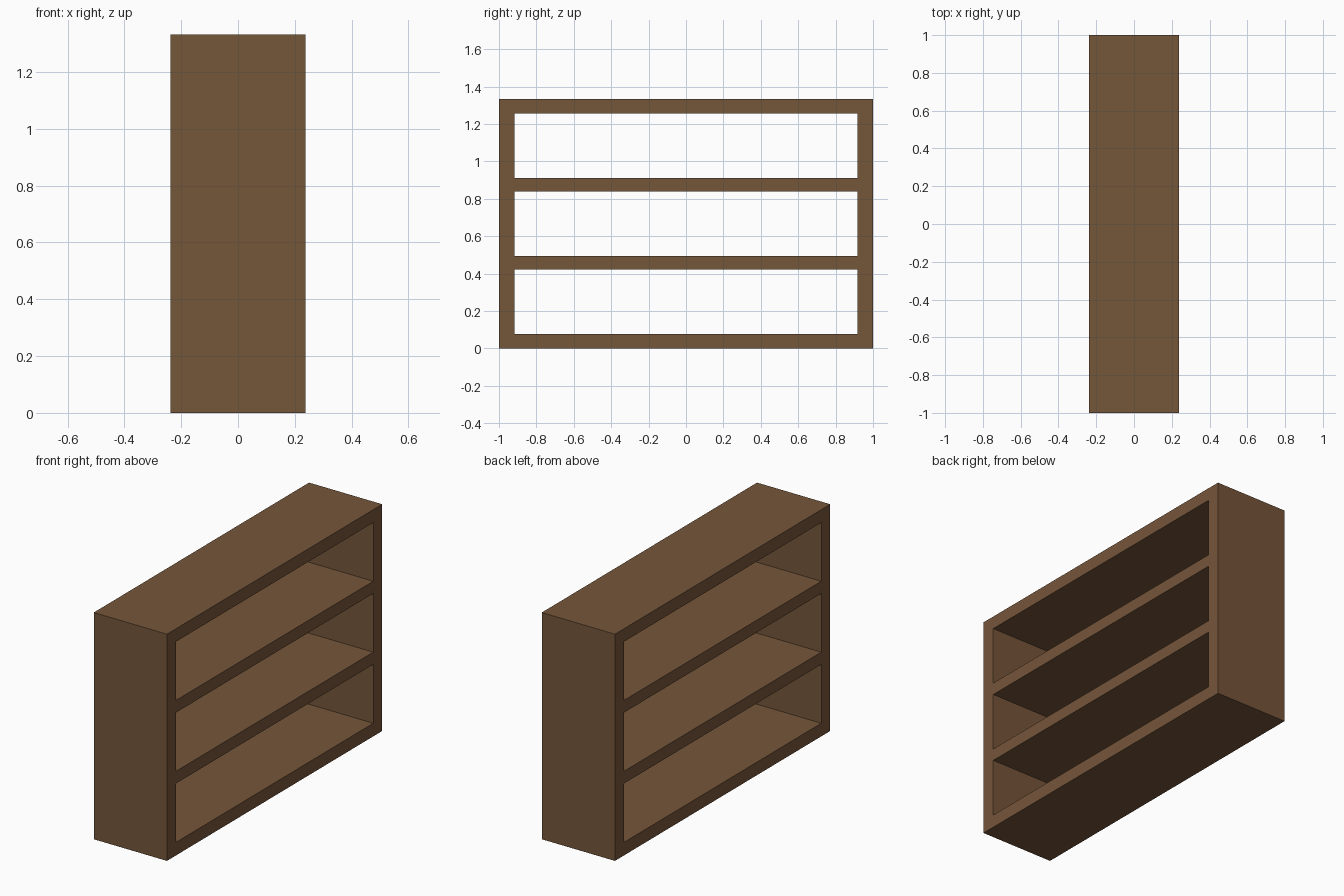
import bpy, bmesh
from mathutils import Vector

if "Cube" in bpy.data.objects:
    bpy.data.objects.remove(bpy.data.objects["Cube"])

wood = bpy.data.materials.new("brown wood")
wood.diffuse_color = (0.179, 0.093, 0.042, 1)
wood.use_nodes = True
wood.node_tree.nodes["Principled BSDF"].inputs["Base Color"].default_value = wood.diffuse_color

DEPTH = 0.476
# Cut lines of the open frame: uprights along y, boards along z
ys = [-1.0, -0.917, 0.917, 1.0]
zs = [0.0, 0.077, 0.423, 0.495, 0.84, 0.912, 1.257, 1.333]

# Front outline as a grid with the three openings left out
bm = bmesh.new()
grid = [[bm.verts.new((-DEPTH / 2, y, z)) for z in zs] for y in ys]
for i in range(len(ys) - 1):
    for j in range(len(zs) - 1):
        if i == 1 and j % 2 == 1:
            continue  # opening between boards
        bm.faces.new((grid[i][j], grid[i + 1][j], grid[i + 1][j + 1], grid[i][j + 1]))

# Extrude through the full depth, keeping the near side as the other face
result = bmesh.ops.extrude_face_region(bm, geom=bm.faces[:], use_keep_orig=True)
moved = [g for g in result["geom"] if isinstance(g, bmesh.types.BMVert)]
bmesh.ops.translate(bm, verts=moved, vec=Vector((DEPTH, 0, 0)))
bmesh.ops.recalc_face_normals(bm, faces=bm.faces[:])

mesh = bpy.data.meshes.new("bookshelf_frame")
bm.to_mesh(mesh)
bm.free()
mesh.materials.append(wood)
shelf = bpy.data.objects.new("bookshelf_frame", mesh)
bpy.context.collection.objects.link(shelf)
